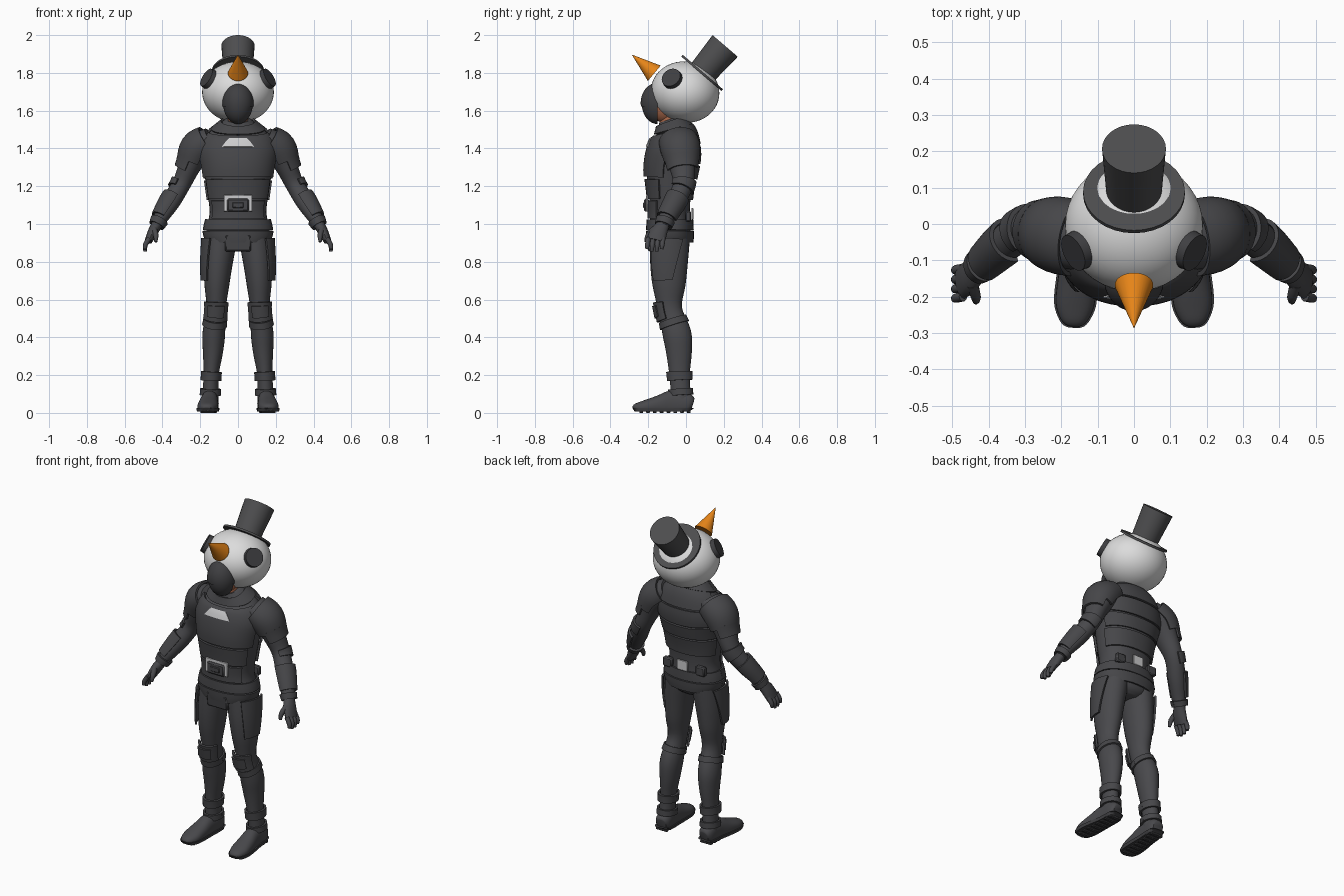
import bpy, bmesh, math
from mathutils import Vector, Matrix

cube = bpy.data.objects.get("Cube")
if cube:
    bpy.data.objects.remove(cube)


def material(name, r, g, b):
    m = bpy.data.materials.new(name)
    m.use_nodes = True
    m.diffuse_color = (r, g, b, 1)
    m.node_tree.nodes["Principled BSDF"].inputs["Base Color"].default_value = (r, g, b, 1)
    return m


SUIT = material("suit charcoal", .066, .066, .072)
ARMOUR = material("armour charcoal", .062, .062, .067)
HAT = material("hat grey", .075, .075, .078)
MASK = material("mask black", .05, .05, .054)
SNOW = material("snow white", .72, .72, .72)
LIGHT = material("panel light grey", .6, .6, .61)
ORANGE = material("carrot orange", .85, .25, .01)
SKIN = material("skin", .4, .14, .07)


def finish(name, bm, mat, mirror=False, thick=0, bevel=0):
    """Turn a bmesh into an object, apply its modifiers and shade it."""
    bmesh.ops.recalc_face_normals(bm, faces=bm.faces)
    me = bpy.data.meshes.new(name)
    bm.to_mesh(me)
    bm.free()
    me.materials.append(mat)
    ob = bpy.data.objects.new(name, me)
    bpy.context.collection.objects.link(ob)
    if thick:
        mod = ob.modifiers.new("thickness", 'SOLIDIFY')
        mod.thickness, mod.offset = thick, 0
    if bevel:
        ob.modifiers.new("bevel", 'BEVEL').width = bevel
    if mirror:
        ob.modifiers.new("mirror", 'MIRROR').use_mirror_merge = False
    bpy.ops.object.select_all(action='DESELECT')
    ob.select_set(True)
    bpy.context.view_layer.objects.active = ob
    for mod in list(ob.modifiers):
        bpy.ops.object.modifier_apply(modifier=mod.name)
    bpy.ops.object.shade_smooth_by_angle(angle=math.radians(40))
    return ob


def sample(path, t):
    """Smooth point (x, y, z, r1, r2) on a path at index t."""
    last = len(path) - 1
    i = max(0, min(int(t), last - 1))
    f = t - i
    a, b, c, d = [path[max(0, min(k, last))] for k in range(i - 1, i + 3)]
    return [.5 * (2 * q + (r - p) * f + (2 * p - 5 * q + 4 * r - s) * f ** 2
                  + (3 * q - p - 3 * r + s) * f ** 3) for p, q, r, s in zip(a, b, c, d)]


def slice_of(name, path, mat, t0=0, t1=None, arc=None, low_arc=None, grow=0, thick=.012,
             mirror=False, ref=(0, 1, 0), square=1, floor=0, ceiling=9, n=28):
    """Skin a stretch of a path; with an arc (0 = outer, 90 = front) it is an open plate."""
    t1 = len(path) - 1 if t1 is None else t1
    steps = max(3, round((t1 - t0) * 4))
    bm = bmesh.new()
    rows = []
    for s in range(steps + 1):
        f = s / steps
        t = t0 + (t1 - t0) * f
        x, y, z, r1, r2 = sample(path, t)
        end = len(path) - 1
        tan = (Vector(sample(path, min(t + .2, end))[:3]) - Vector(sample(path, max(t - .2, 0))[:3])).normalized()
        u = tan.cross(Vector(ref)).normalized()
        v = tan.cross(u)
        if arc:
            lo, hi = [p + (q - p) * f for p, q in zip(arc, low_arc or arc)]
            angles = [math.radians(lo + (hi - lo) * k / n) for k in range(n + 1)]
        else:
            angles = [math.tau * k / n for k in range(n)]
        row = []
        for a in angles:
            ca, sa = [math.copysign(abs(w) ** square, w) for w in (math.cos(a), math.sin(a))]
            p = Vector((x, y, z)) + u * ca * (r1 + grow) + v * sa * (r2 + grow)
            p.z = min(max(p.z, floor), ceiling)
            row.append(bm.verts.new(p))
        rows.append(row)
    for ra, rb in zip(rows, rows[1:]):
        for k in range(len(ra) - (1 if arc else 0)):
            j = (k + 1) % len(ra)
            bm.faces.new((ra[k], ra[j], rb[j], rb[k]))
    if not arc:
        bm.faces.new(rows[0])
        bm.faces.new(rows[-1])
    return finish(name, bm, mat, mirror, thick if arc else 0)


def box(name, at, size, mat, mirror=False, bevel=.004, tilt=0):
    bm = bmesh.new()
    bmesh.ops.create_cube(bm, size=1, matrix=Matrix.Translation(at)
                          @ Matrix.Rotation(tilt, 4, 'X') @ Matrix.Diagonal((*size, 1)))
    finish(name, bm, mat, mirror, bevel=bevel)


def cone(name, start, axis, r1, r2, depth, mat, mirror=False):
    axis = Vector(axis).normalized()
    bm = bmesh.new()
    m = Matrix.Translation(Vector(start) + axis * depth / 2) @ axis.to_track_quat('Z', 'Y').to_matrix().to_4x4()
    bmesh.ops.create_cone(bm, cap_ends=True, segments=32, radius1=r1, radius2=r2, depth=depth, matrix=m)
    finish(name, bm, mat, mirror)


def ball(name, at, size, mat, tilt=0, cuts=()):
    bm = bmesh.new()
    bmesh.ops.create_uvsphere(bm, u_segments=40, v_segments=24, radius=1, matrix=Matrix.Translation(at)
                              @ Matrix.Rotation(tilt, 4, 'X') @ Matrix.Diagonal((*size, 1)))
    for co, no in cuts:
        cut = bmesh.ops.bisect_plane(bm, geom=bm.verts[:] + bm.edges[:] + bm.faces[:],
                                     plane_co=co, plane_no=no, clear_outer=True)
        bmesh.ops.contextual_create(bm, geom=[g for g in cut["geom_cut"] if isinstance(g, bmesh.types.BMEdge)])
    finish(name, bm, mat)


# Torso and its armour bands
TORSO = [(0, -.085, 1.555, .06, .06), (0, -.07, 1.51, .12, .085), (0, -.06, 1.46, .17, .11),
         (0, -.065, 1.38, .195, .13), (0, -.08, 1.28, .18, .13), (0, -.085, 1.16, .162, .112),
         (0, -.085, 1.06, .15, .105), (0, -.085, .96, .168, .108), (0, -.085, .89, .135, .1),
         (0, -.085, .86, .06, .07)]
slice_of("torso", TORSO, SUIT, square=.9, n=40)
BANDS = [("collar", .35, 1.2, -180, 180, .01), ("chest_plate", 1.5, 4.3, 14, 166, .011),
         ("upper_back_plate", 1.2, 2.4, 200, 340, .013), ("middle_back_plate", 2.5, 3.4, 198, 342, .011),
         ("lower_back_plate", 3.5, 4.3, 198, 342, .011), ("loin_plate", 4.4, 5.3, 195, 345, .008),
         ("upper_belly_plate", 4.4, 5.25, 25, 155, .008), ("lower_belly_plate", 5.35, 6.3, 35, 145, .008),
         ("belt", 6.35, 6.9, -180, 180, .012), ("hip_band", 6.95, 7.75, -180, 180, .014)]
for name, t0, t1, a0, a1, grow in BANDS:
    slice_of(name, TORSO, ARMOUR, t0, t1, (a0, a1), grow=grow, square=.9)
slice_of("chest_emblem_panel", TORSO, LIGHT, 2.1, 2.85, (78, 102), (69, 111), grow=.017,
         thick=.009, square=.9, n=8)
box("buckle_backing", (0, -.206, 1.11), (.15, .009, .085), LIGHT, bevel=.002)
box("buckle_pouch", (0, -.209, 1.1), (.115, .025, .07), ARMOUR, bevel=.008)
box("buckle_clasp", (0, -.222, 1.1), (.06, .01, .03), ARMOUR)
box("back_light_panel", (0, .034, 1.055), (.07, .009, .06), LIGHT, bevel=.002)
box("groin_plate", (0, -.195, .9), (.14, .022, .09), ARMOUR, bevel=.008, tilt=.1)
box("belt_pouch", (.11, .012, 1.04), (.06, .03, .055), ARMOUR, True, .006)

# Arms with shoulder guards, forearm guards and gloves
ARM = [(.14, -.045, 1.455, .06, .085), (.21, -.03, 1.4, .08, .088), (.255, -.02, 1.31, .06, .07),
       (.3, -.015, 1.21, .049, .054), (.355, -.055, 1.12, .05, .05), (.405, -.1, 1.04, .04, .042),
       (.432, -.12, .99, .03, .035)]
slice_of("arms", ARM, SUIT, mirror=True)
slice_of("shoulder_guards", ARM, ARMOUR, .35, 1.75, (-115, 115), grow=.012, mirror=True)
slice_of("shoulder_lower_guards", ARM, ARMOUR, 1.6, 2.25, (-80, 80), grow=.012, mirror=True)
slice_of("elbow_guards", ARM, ARMOUR, 2.85, 3.3, (-110, 60), grow=.007, mirror=True)
slice_of("forearm_guards", ARM, ARMOUR, 3.75, 5.1, (-90, 100), grow=.008, mirror=True)
slice_of("glove_cuffs", ARM, ARMOUR, 5.3, 5.9, (-180, 180), grow=.006, mirror=True)
PALM = [(.428, -.118, 1, .028, .033), (.452, -.145, .955, .027, .046), (.474, -.16, .91, .02, .048)]
slice_of("palms", PALM, SUIT, mirror=True, n=16)
for k, name in enumerate(("little", "ring", "middle", "index")):
    y = -.122 - .026 * k
    drop = .012 if k in (1, 2) else 0
    slice_of(name + "_fingers", [(.47, y, .925, .013, .013), (.49, y - .004, .89, .013, .013),
                                 (.492, y - .007, .867 - drop, .009, .009)], SUIT, mirror=True, n=10)
slice_of("thumbs", [(.445, -.165, .975, .016, .018), (.435, -.2, .94, .014, .015),
                    (.435, -.213, .905, .008, .009)], SUIT, mirror=True, n=10)

# Legs with side flaps, knee guards and boots
LEG = [(.09, -.085, .92, .085, .105), (.104, -.09, .8, .077, .1), (.112, -.09, .68, .066, .088),
       (.116, -.085, .55, .051, .064), (.128, -.048, .42, .06, .076), (.133, -.037, .32, .053, .068),
       (.142, -.034, .2, .04, .054), (.147, -.025, .07, .044, .052)]
slice_of("legs", LEG, SUIT, mirror=True)
slice_of("thigh_flaps", LEG, ARMOUR, .1, 1.85, (-35, 55), (-10, 50), grow=.014, mirror=True)
slice_of("knee_guards", LEG, ARMOUR, 2.7, 3.35, (25, 155), grow=.012, mirror=True)
slice_of("knee_caps", LEG, ARMOUR, 2.82, 3.2, (55, 125), grow=.02, mirror=True)
slice_of("calf_straps", LEG, ARMOUR, 3.4, 3.65, (-180, 180), grow=.003, mirror=True)
slice_of("boot_cuffs", LEG, ARMOUR, 5.85, 6.2, (-180, 180), grow=.009, mirror=True)
slice_of("ankle_straps", LEG, ARMOUR, 6.5, 6.75, (-180, 180), grow=.008, mirror=True)
FOOT = [(.144, .034, .045, .03, .03), (.146, .01, .05, .055, .044), (.15, -.07, .05, .07, .045),
        (.157, -.15, .04, .05, .052), (.162, -.22, .03, .036, .053), (.165, -.265, .025, .024, .036),
        (.166, -.278, .02, .01, .016)]
slice_of("boots", FOOT, SUIT, mirror=True, ref=(1, 0, 0), floor=.01, square=.85)
slice_of("soles", FOOT, MASK, mirror=True, ref=(1, 0, 0), grow=.005, floor=.008, ceiling=.026, square=.6)
for k in range(8):
    y = .015 - .036 * k
    box("sole_tread", (.15 - y * .05, y, .006), (.075, .02, .012), MASK, True, .002)

# Wearer's neck, face and mask
slice_of("neck", [(0, -.1, 1.65, .052, .055), (0, -.09, 1.58, .05, .053), (0, -.08, 1.51, .06, .06)], SKIN)
ball("face", (0, -.115, 1.635), (.07, .075, .1), SKIN)
ball("visor", (0, -.15, 1.64), (.083, .09, .108), MASK,
     cuts=[((0, -.152, 0), (0, 1, 0)), ((0, 0, 1.622), (0, 0, -1))])
ball("jaw_guard", (0, -.15, 1.637), (.078, .084, .108), MASK,
     cuts=[((0, -.152, 0), (0, 1, 0)), ((0, 0, 1.63), (0, 0, 1))])

# Snow head, carrot nose, coal eyes and tall hat
ball("snow_head", (0, -.005, 1.698), (.19, .182, .162), SNOW, tilt=-.15)
cone("carrot_nose", (0, -.168, 1.798), (0, -.117, .097), .053, .001, .152, ORANGE)
cone("coal_eyes", (.148, -.07, 1.764), (.78, -.38, .48), .055, .053, .025, MASK, True)
TILT = Vector((0, .65, .76)).normalized()
BRIM = Vector((0, .085, 1.8))
cone("hat_brim", BRIM - TILT * .006, TILT, .14, .14, .012, HAT)
cone("hat_crown", BRIM, TILT, .076, .088, .188, HAT)
